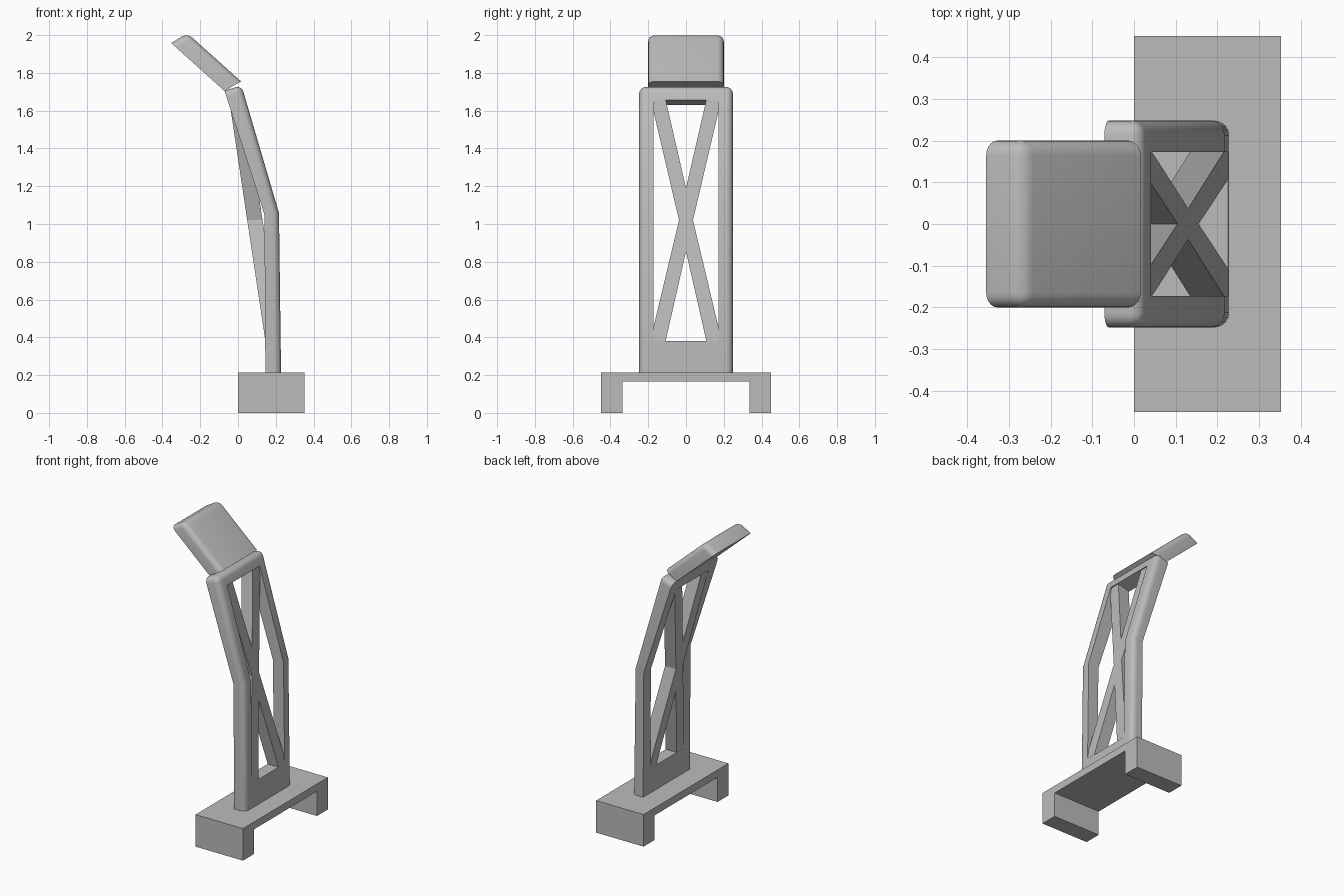
import bpy
import bmesh
from math import radians

if "Cube" in bpy.data.objects:
    bpy.data.objects.remove(bpy.data.objects["Cube"])

GREY = (0.5, 0.5, 0.5, 1.0)
grey = bpy.data.materials.new("plain grey")
grey.use_nodes = True
grey.diffuse_color = GREY
grey.node_tree.nodes["Principled BSDF"].inputs["Base Color"].default_value = GREY


def prism(name, outline, near, far, round_edge=None, radius=0.035):
    """Solid between two copies of an outline; near and far place each point.
    Edges accepted by round_edge(a, b) are rounded."""
    bm = bmesh.new()
    rings = [[bm.verts.new(place(u, v)) for u, v in outline] for place in (near, far)]
    bm.faces.new(rings[0])
    bm.faces.new(rings[1][::-1])
    n = len(outline)
    for i in range(n):
        j = (i + 1) % n
        bm.faces.new((rings[0][j], rings[0][i], rings[1][i], rings[1][j]))
    bmesh.ops.recalc_face_normals(bm, faces=bm.faces)
    if round_edge:
        edges = [e for e in bm.edges if round_edge(e.verts[0].co, e.verts[1].co)]
        bmesh.ops.bevel(bm, geom=edges, offset=radius, segments=5, profile=0.5,
                        affect='EDGES', clamp_overlap=True)
    mesh = bpy.data.meshes.new(name)
    bm.to_mesh(mesh)
    bm.free()
    mesh.materials.append(grey)
    obj = bpy.data.objects.new(name, mesh)
    bpy.context.collection.objects.link(obj)
    return obj


def across_y(name, outline, half, **kw):
    return prism(name, outline, lambda x, z: (x, -half, z), lambda x, z: (x, half, z), **kw)


def smooth(obj):
    bpy.ops.object.select_all(action='DESELECT')
    obj.select_set(True)
    bpy.context.view_layer.objects.active = obj
    bpy.ops.object.shade_smooth_by_angle(angle=radians(24))


def rim(outer, top):
    """Pick the outer face's edges and the two upper corner edges."""
    def on(points, co):
        return any(abs(co.x - x) + abs(co.z - z) < 1e-4 for x, z in points)

    def test(a, b):
        return (on(outer, a) and on(outer, b) and not (a - b).length < 1e-6
                and not (on(outer[:1], a) and on(outer[:1], b))
                and not (on(outer[1:-1], a) and on(outer[1:-1], b))
                ) or (on(top, a) and on(top, b) and abs(a.y - b.y) < 1e-4)
    return test


# Base bracket: a plate on two feet
half_base = [(0.45, 0.215), (0.45, 0), (0.335, 0), (0.335, 0.165)]
base_outline = half_base + [(-y, z) for y, z in reversed(half_base)]
prism("base_bracket", base_outline, lambda y, z: (0, y, z), lambda y, z: (0.352, y, z))

# Bent upright frame, rounded on its outer rim
outer = [(0.228, 0.205), (0.217, 1.058), (0.018, 1.735)]
inner = [(-0.071, 1.704), (0.14, 1.05), (0.145, 0.205)]
frame = across_y("upright_frame", outer + inner, 0.248,
                 round_edge=rim(outer, [outer[-1], inner[0]]))

# Window through the frame
cutter = across_y("window_cutter", [(-0.3, 0.38), (0.4, 0.38), (0.4, 1.77), (-0.3, 1.55)], 0.172)
cutter.hide_render = True
cut = frame.modifiers.new("window", 'BOOLEAN')
cut.operation = 'DIFFERENCE'
cut.solver = 'EXACT'
cut.object = cutter
bpy.context.view_layer.objects.active = frame
bpy.ops.object.modifier_apply(modifier=cut.name)
bpy.data.objects.remove(cutter)
smooth(frame)

# Straight cross brace leaning inside the bent frame
side = [(0.108, 0.38), (0.173, 0.38), (0.173, 0.45), (0.037, 1.02),
        (0.173, 1.6), (0.173, 1.66), (0.108, 1.66)]
brace_outline = ([(0, 0.855)] + side + [(0, 1.19)] + [(-y, z) for y, z in reversed(side)])


def lean(x):
    return lambda y, z: (x - 0.15 * (z - 0.38), y, z)


prism("cross_brace", brace_outline, lean(0.145), lean(0.226))

# Tilted head panel
panel_outer = [(0.016, 1.755), (-0.268, 2.01)]
panel_inner = [(-0.354, 1.958), (-0.071, 1.704)]
panel = across_y("head_panel", panel_outer + panel_inner, 0.2,
                 round_edge=rim(panel_outer, [panel_outer[-1], panel_inner[0]]))
smooth(panel)
